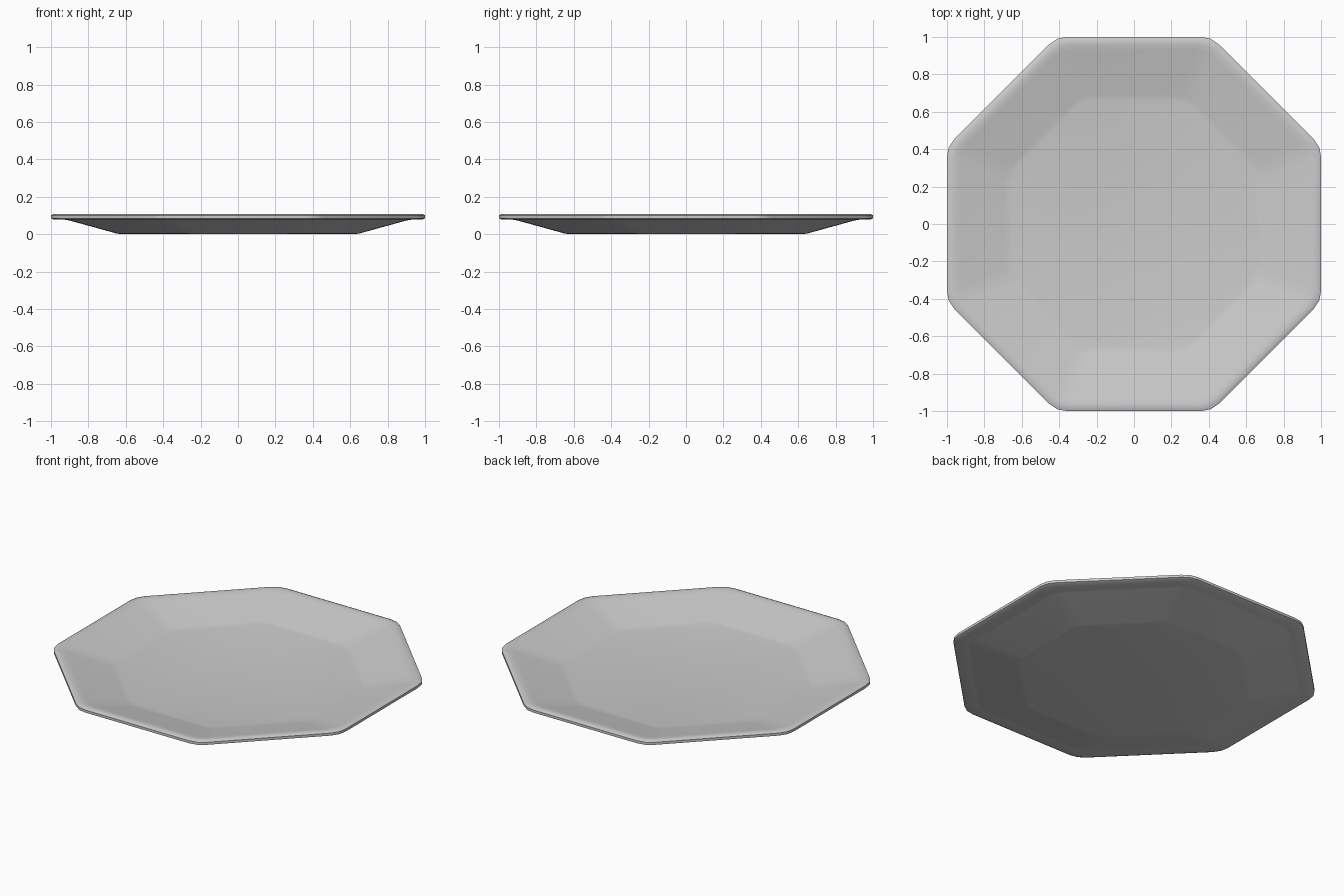
import bpy
import bmesh
from math import pi, tan
from mathutils import Vector, Matrix

cube = bpy.data.objects.get("Cube")
if cube:
    bpy.data.objects.remove(cube, do_unlink=True)

# Glaze
grey = bpy.data.materials.new("light_grey")
grey.use_nodes = True
colour = (0.6, 0.6, 0.6, 1)
grey.diffuse_color = colour
grey.node_tree.nodes["Principled BSDF"].inputs["Base Color"].default_value = colour


def octagon(apothem, z, cut=0.055):
    """Octagon outline with softly rounded corners."""
    side = apothem * tan(pi / 8)
    corner = Vector((apothem, side, z))
    start = Vector((apothem, side - cut, z))
    end = corner + Vector((-cut, cut, 0)) / 2 ** 0.5
    middle = (start + 2 * corner + end) / 4
    return [Matrix.Rotation(k * pi / 4, 3, "Z") @ p
            for k in range(8) for p in (start, middle, end)]


# Cross-section from the underside, round the rim, to the inner floor
profile = [(0.62, 0), (0.65, 0.004), (0.90, 0.073), (0.93, 0.078),
           (0.985, 0.078), (1.0, 0.085), (1.0, 0.101), (0.985, 0.108),
           (0.96, 0.107), (0.93, 0.101), (0.69, 0.036), (0.66, 0.031)]

# Plate
bm = bmesh.new()
rings = [[bm.verts.new(p) for p in octagon(a, z)] for a, z in profile]
count = len(rings[0])
for low, high in zip(rings, rings[1:]):
    for i in range(count):
        j = (i + 1) % count
        bm.faces.new((low[i], low[j], high[j], high[i]))
bm.faces.new(rings[0][::-1])
bm.faces.new(rings[-1])
bmesh.ops.recalc_face_normals(bm, faces=bm.faces)

mesh = bpy.data.meshes.new("plate")
bm.to_mesh(mesh)
bm.free()
mesh.materials.append(grey)
plate = bpy.data.objects.new("plate", mesh)
bpy.context.collection.objects.link(plate)

# Smooth shading with a crisp rim
bpy.ops.object.select_all(action="DESELECT")
plate.select_set(True)
bpy.context.view_layer.objects.active = plate
bpy.ops.object.shade_smooth_by_angle(angle=pi / 6)
